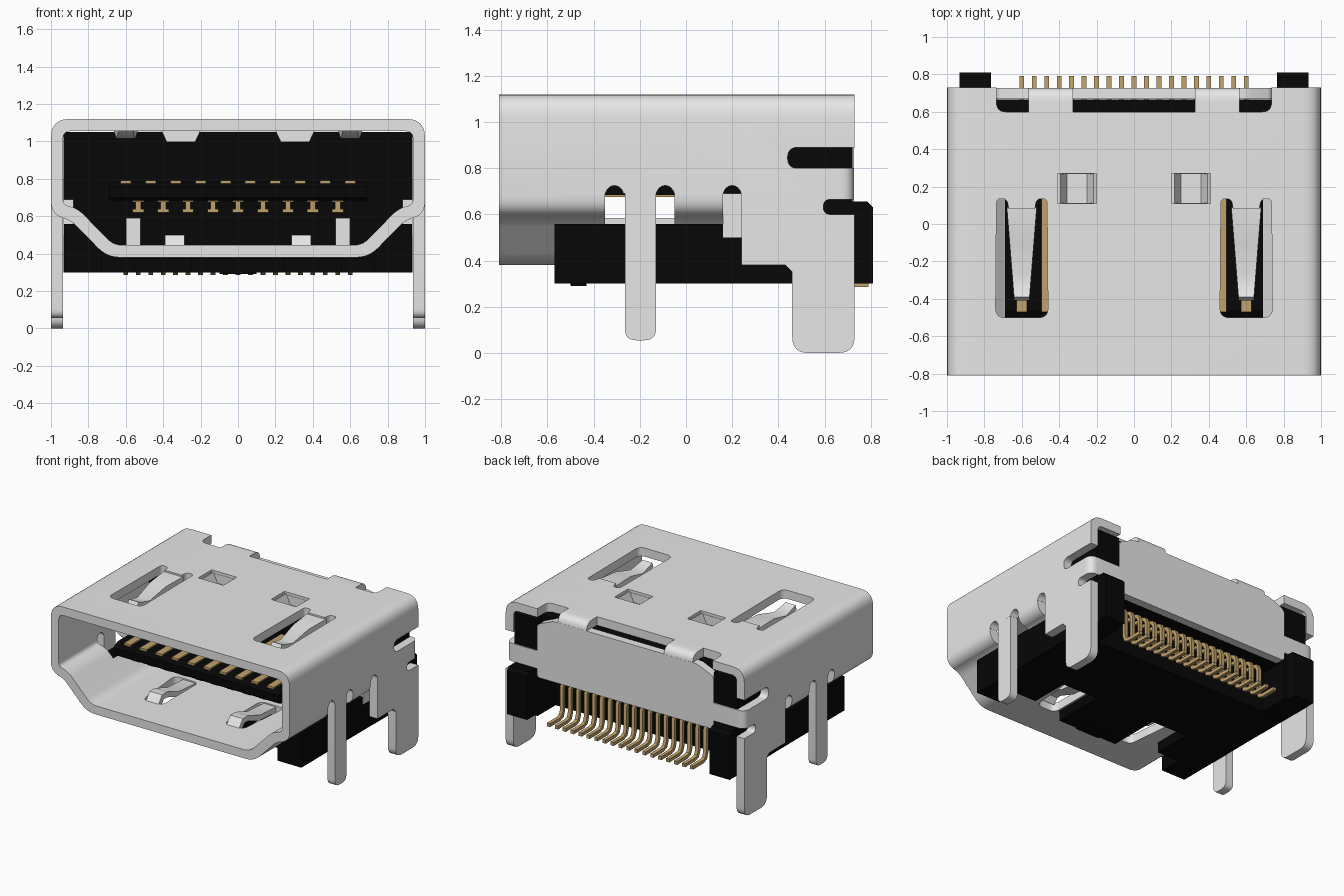
import bpy, bmesh, math
from mathutils import Vector

if "Cube" in bpy.data.objects:
    bpy.data.objects.remove(bpy.data.objects["Cube"])


def material(name, r, g, b):
    m = bpy.data.materials.new(name)
    m.diffuse_color = (r, g, b, 1)
    m.use_nodes = True
    m.node_tree.nodes["Principled BSDF"].inputs["Base Color"].default_value = m.diffuse_color
    return m


METAL = material("shell metal", 0.8, 0.8, 0.8)
BLACK = material("black plastic", 0.002, 0.002, 0.002)
GOLD = material("contact gold", 0.53, 0.36, 0.15)


def prism(name, pts, axis, a, b, mat):
    """Extrude a 2D outline along an axis: x uses (y,z), y uses (x,z), z uses (x,y)."""
    put = {"x": lambda p, t: (t, p[0], p[1]), "y": lambda p, t: (p[0], t, p[1]),
           "z": lambda p, t: (p[0], p[1], t)}[axis]
    bm = bmesh.new()
    lo = [bm.verts.new(put(p, a)) for p in pts]
    hi = [bm.verts.new(put(p, b)) for p in pts]
    bm.faces.new(lo)
    bm.faces.new(hi)
    n = len(pts)
    for i in range(n):
        bm.faces.new((lo[i], lo[(i + 1) % n], hi[(i + 1) % n], hi[i]))
    bmesh.ops.recalc_face_normals(bm, faces=bm.faces)
    me = bpy.data.meshes.new(name)
    bm.to_mesh(me)
    bm.free()
    me.materials.append(mat)
    ob = bpy.data.objects.new(name, me)
    bpy.context.collection.objects.link(ob)
    return ob


def box(name, x0, x1, y0, y1, z0, z1, mat=METAL):
    return prism(name, [(x0, y0), (x1, y0), (x1, y1), (x0, y1)], "z", z0, z1, mat)


def fillet(pts, n=6):
    """Round every corner given as (u, v, radius)."""
    out = []
    for i, (u, v, r) in enumerate(pts):
        p = Vector((u, v))
        if r == 0:
            out.append((u, v))
            continue
        a = p + (Vector(pts[i - 1][:2]) - p).normalized() * r
        b = p + (Vector(pts[(i + 1) % len(pts)][:2]) - p).normalized() * r
        for k in range(n + 1):
            t = k / n
            out.append(tuple(a * (1 - t) ** 2 + p * 2 * t * (1 - t) + b * t * t))
    return out


def mirrored(half):
    return half + [(-u, v, r) for u, v, r in reversed(half)]


def strip(path, th):
    """Outline of a bent sheet of given thickness along a path."""
    P = [Vector(p) for p in path]
    left, right = [], []
    for i, p in enumerate(P):
        d1 = (p - P[i - 1]).normalized() if i else (P[1] - p).normalized()
        d2 = (P[i + 1] - p).normalized() if i < len(P) - 1 else d1
        d = (d1 + d2).normalized()
        nrm = Vector((-d.y, d.x)) * (th / 2 / max(0.5, d.dot(d1)))
        left.append(tuple(p + nrm))
        right.append(tuple(p - nrm))
    return left + right[::-1]


def cut(ob, cutters):
    for c in cutters:
        m = ob.modifiers.new("cut", "BOOLEAN")
        m.operation, m.solver, m.object = "DIFFERENCE", "EXACT", c
    dg = bpy.context.evaluated_depsgraph_get()
    me = bpy.data.meshes.new_from_object(ob.evaluated_get(dg))
    ob.modifiers.clear()
    ob.data = me
    for c in cutters:
        bpy.data.objects.remove(c)


# Front shell tube with its keyed cross-section
outer = fillet(mirrored([(1, 1.12, .1), (1, .60, .08), (.9, .585, .05), (.70, .38, .07)]))
inner = fillet(mirrored([(.935, 1.055, .04), (.935, .66, .03), (.86, .645, .05), (.665, .445, .05)]))
shell = prism("front_shell", outer, "y", -.81, .24, METAL)
cutters = [prism("cutter", inner, "y", -1, 1, METAL)]
for s in (-1, 1):
    xs = sorted((s * .8, s * 1.1))
    # side slots around the front leg and ahead of the rear side plate
    for y0, y1 in ((-.35, -.05), (.16, .3)):
        cutters.append(box("cutter", *xs, y0, y1, .48, .69))
    for y in (-.31, -.09, .2):
        c = [(y + .04 * math.cos(a * math.pi / 10), .68 + .045 * math.sin(a * math.pi / 10)) for a in range(20)]
        cutters.append(prism("cutter", c, "x", *xs, METAL))
    # top spring window, top dimple window, bottom spring window
    win = [(s * .46, -.5, .05), (s * .74, -.5, .05), (s * .735, .135, .025), (s * .68, .135, .025),
           (s * .67, .08, 0), (s * .53, .08, 0), (s * .52, .135, .025), (s * .465, .135, .025)]
    cutters.append(prism("cutter", fillet(win), "z", 1.0, 1.2, METAL))
    cutters.append(box("cutter", *sorted((s * .2, s * .41)), .11, .27, 1.0, 1.2))
    slot = [(s * .26, -.54, .05), (s * .42, -.54, .05), (s * .46, -.1, .05), (s * .26, -.1, .05)]
    cutters.append(prism("cutter", fillet(slot), "z", .3, .5, METAL))
cut(shell, cutters)

# Rear shell arch with flat sides
arch = fillet([(1, .38, 0), (1, 1.12, .1), (-1, 1.12, .1), (-1, .38, 0),
               (-.935, .38, 0), (-.935, 1.055, .04), (.935, 1.055, .04), (.935, .38, 0)])
rear = prism("rear_shell", arch, "y", .24, .73, METAL)
cutters = [prism("cutter", fillet([(-.735, .6, .05), (.735, .6, .05), (.735, .8, 0), (-.735, .8, 0)]),
                 "z", 1.0, 1.2, METAL)]
for s in (-1, 1):
    xs = sorted((s * .9, s * 1.1))
    for y, z0, z1 in ((.44, .8, .89), (.595, .6, .665)):
        h = (z1 - z0) / 2
        cutters.append(prism("cutter", fillet([(y, z0, h * .98), (.8, z0, 0), (.8, z1, 0), (y, z1, h * .98)]),
                             "x", *xs, METAL))
    cutters.append(box("cutter", *xs, .66, .8, .63, .85))
    cutters.append(box("cutter", *sorted((s * .2, s * .41)), .11, .27, 1.0, 1.2))
cut(rear, cutters)

# Back plate hung from two bent tabs
plate = [(-.74, .6, .03), (.74, .6, .03), (.74, 1.0, .03), (.60, 1.06, .03), (-.60, 1.06, .03), (-.74, 1.0, .03)]
prism("back_plate", fillet(plate), "y", .667, .728, METAL)

for s, side in ((-1, "left"), (1, "right")):
    def sx(a, b):
        return sorted((s * a, s * b))

    bend = fillet([(.59, 1.12, 0), (.728, 1.12, .07), (.728, .98, 0), (.665, .98, 0), (.665, 1.055, 0), (.59, 1.055, 0)])
    prism(side + "_top_tab", bend, "x", *sx(.325, .565), METAL)
    wrap = fillet([(s, .65, 0), (s, .728, .06), (s * .73, .728, 0), (s * .73, .665, 0),
                   (s * .935, .665, 0), (s * .935, .65, 0)])
    prism(side + "_corner_tab", wrap, "z", .665, .8, METAL)

    # Solder legs
    leg = fillet([(-.265, .055, .05), (-.13, .055, .05), (-.13, .76, 0), (-.265, .76, 0)])
    prism(side + "_front_leg", leg, "x", *sx(.936, .9995), METAL)
    leg = fillet([(.46, 0, .07), (.73, 0, .07), (.73, .38, 0), (.43, .38, 0), (.46, .35, 0)])
    prism(side + "_rear_leg", leg, "x", *sx(.935, 1), METAL)
    box(side + "_side_lip", *sx(.88, .934), .16, .245, .5, .69)

    # Top spring: tapered bent tongue
    sp = prism(side + "_top_spring", strip([(.09, 1.088), (-.1, 1.08), (-.27, 1.035), (-.38, 1.06), (-.4, 1.07)], .04),
               "x", *sx(.52, .68), METAL)
    for v in sp.data.vertices:
        v.co.x = s * .6 + (v.co.x - s * .6) * (1 + 1.0 * (v.co.y - .09))
    # Bottom spring hook, inner stop and top dimple pocket
    prism(side + "_bottom_spring", strip([(-.09, .415), (-.3, .43), (-.44, .48), (-.49, .48), (-.53, .43)], .04),
          "x", *sx(.285, .39), METAL)
    box(side + "_inner_stop", *sx(.52, .60), .16, .24, .44, .59)
    dim = strip([(s * .2, 1.10), (s * .24, 1.015), (s * .37, 1.015), (s * .41, 1.10)], .035)
    prism(side + "_top_dimple", dim, "y", .11, .27, METAL)
    wall = [(s * .2, 1.1), (s * .24, 1.0), (s * .37, 1.0), (s * .41, 1.1)]
    for y in (.105, .268):
        prism(side + "_dimple_wall", wall, "y", y, y + .008, METAL)

    # Housing side blocks and rear posts
    block = [(.27, .302), (.72, .302), (.72, 1.03), (.69, 1.05), (.27, 1.05)]
    prism(side + "_housing_block", block, "x", *sx(.74, .934), BLACK)
    post = [(.6, .3), (.81, .3), (.81, .63), (.785, .655), (.6, .655)]
    prism(side + "_housing_post", post, "x", *sx(.765, .933), BLACK)

# Housing base cradling the shell, notched under the springs
base = prism("housing_base", [(-.93, .3), (.93, .3), (.93, .558), (.875, .558), (.70, .378),
                              (-.70, .378), (-.875, .558), (-.93, .558)], "y", -.57, .5, BLACK)
notches = [box("cutter", -.73, .73, -.7, -.5, .2, .45)]
for s in (-1, 1):
    notches.append(box("cutter", *sorted((s * .25, s * .73)), -.7, -.4, .2, .45))
    notches.append(box("cutter", *sorted((s * .25, s * .55)), -.7, -.1, .2, .45))
cut(base, notches)
box("locating_pad", -.1, .1, -.5, -.43, .29, .31, BLACK)

# Rear housing core with a pin cavity beneath
box("housing_core", -.75, .75, .27, .666, .6, 1.05, BLACK)
box("housing_core_lower", -.75, .75, .27, .5, .37, .61, BLACK)

# Tongue inside the opening
tongue = [(.28, .685), (.28, .78), (-.46, .78), (-.5, .755), (-.5, .70), (-.48, .685)]
prism("contact_tongue", tongue, "x", -.69, .69, BLACK)

# Tongue contacts: ten above, nine below
for i in range(10):
    x = -.6 + i * .4 / 3
    box("upper_contact", x - .028, x + .028, -.47, .27, .77, .79, GOLD)
for i in range(9):
    x = -.8 / 1.5 + i * .4 / 3
    box("lower_contact", x - .03, x + .03, -.47, .27, .676, .69, GOLD)
    box("lower_contact_stem", x - .014, x + .014, .255, .268, .62, .68, GOLD)
    box("lower_contact_foot", x - .03, x + .03, .255, .268, .62, .64, GOLD)

# Solder pins
pin = strip([(.48, .57), (.57, .57), (.605, .555), (.62, .52), (.62, .35), (.635, .31), (.67, .298), (.79, .298)], .026)
for i in range(19):
    x = -.6 + i / 15
    prism("solder_pin", pin, "x", x - .013, x + .013, GOLD)

# Smooth the bends, keep the edges
bpy.ops.object.select_all(action="SELECT")
bpy.context.view_layer.objects.active = shell
bpy.ops.object.shade_smooth_by_angle(angle=math.radians(30))
